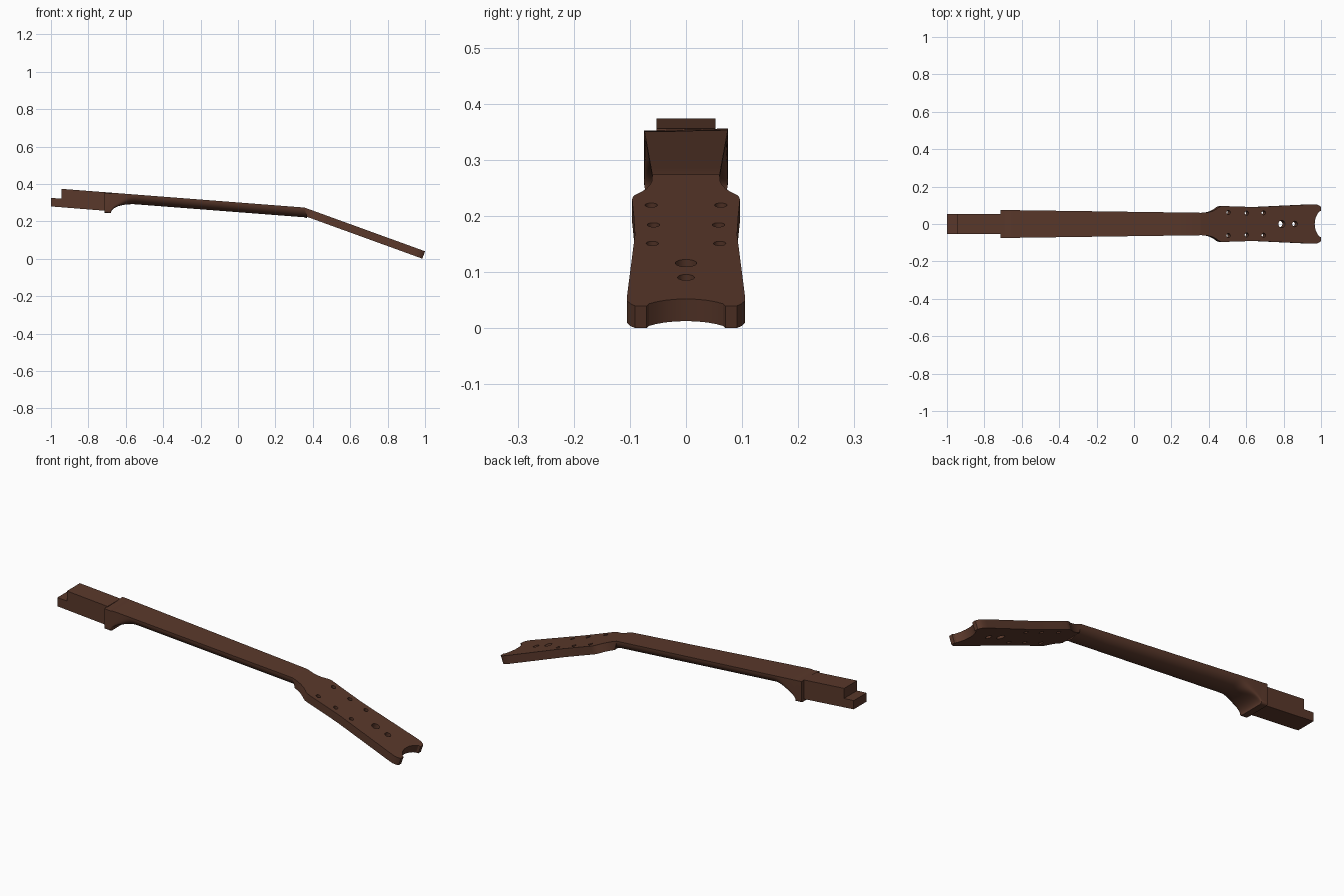
import bpy, bmesh, math
from mathutils import Vector, Matrix

if "Cube" in bpy.data.objects:
    bpy.data.objects.remove(bpy.data.objects["Cube"])

wood = bpy.data.materials.new("dark_brown_wood")
wood.diffuse_color = (0.102, 0.040, 0.024, 1)
wood.use_nodes = True
wood.node_tree.nodes["Principled BSDF"].inputs["Base Color"].default_value = wood.diffuse_color


def make(name, bm, smooth=True):
    bmesh.ops.recalc_face_normals(bm, faces=bm.faces)
    me = bpy.data.meshes.new(name)
    bm.to_mesh(me)
    bm.free()
    me.materials.append(wood)
    ob = bpy.data.objects.new(name, me)
    bpy.context.collection.objects.link(ob)
    bpy.ops.object.select_all(action='DESELECT')
    bpy.context.view_layer.objects.active = ob
    ob.select_set(True)
    if smooth:
        bpy.ops.object.shade_smooth_by_angle(angle=math.radians(30))
    return ob


def loft(rings):
    """Skin closed rings and cap both ends."""
    bm = bmesh.new()
    vs = [[bm.verts.new(p) for p in r] for r in rings]
    n = len(vs[0])
    for a, b in zip(vs, vs[1:]):
        for i in range(n):
            j = (i + 1) % n
            bm.faces.new((a[i], a[j], b[j], b[i]))
    bm.faces.new(vs[0])
    bm.faces.new(vs[-1])
    return bm


def neck_top(x):
    return 0.374 - 0.077 * (x + 0.945)


def head_top(x):
    return 0.274 - 0.3625 * (x - 0.355)


# Stepped tenon at the body end
profile = [(-1, 0.28), (-1, 0.325), (-0.945, 0.322), (-0.945, neck_top(-0.945)),
           (-0.712, neck_top(-0.712)), (-0.712, 0.257)]
make("tenon", loft([[(x, y, z) for x, z in profile] for y in (-0.053, 0.053)]), False)

# Neck: square heel, hollow cove, then a D-shaped shaft
HEEL, COVE = -0.68, -0.54


def neck_ring(x):
    w = 0.075 - 0.015 * (x + 0.715) / 1.075
    u = min(max((x - HEEL) / (COVE - HEEL), 0), 1)
    depth = 0.052 + 0.058 * (1 - math.sqrt(1 - (1 - u) ** 2))
    power = 2.2 + 20 * (1 - u) ** 3
    top = min(neck_top(x), head_top(x))
    ring = []
    for i in range(29):
        a = math.pi * i / 28
        c, s = math.cos(a), max(math.sin(a), 0)
        y = math.copysign(abs(c) ** (2 / power), c) * w
        ring.append((x, y, top - depth * s ** (2 / power)))
    return ring


cove = [HEEL + (COVE - HEEL) * (1 - math.cos(math.pi / 2 * i / 14)) for i in range(15)]
stations = [-0.715] + cove + [-0.4, -0.2, 0, 0.2, 0.355, 0.368]
make("neck", loft([neck_ring(x) for x in stations]))

# Tilted headstock with flared shoulders and a notched end
half = [(0.355, 0.06), (0.385, 0.0605), (0.405, 0.064), (0.425, 0.071), (0.442, 0.081),
        (0.455, 0.091), (0.468, 0.0955), (0.48, 0.096), (0.56, 0.093), (0.65, 0.091),
        (0.95, 0.105), (0.975, 0.105), (0.99, 0.099), (1.0, 0.091), (1.0, 0.07),
        (0.99, 0.066), (0.981, 0.054), (0.973, 0.038), (0.968, 0.02), (0.966, 0)]
outline = half + [(x, -y) for x, y in reversed(half[:-1])]
down = Vector((-0.3625, 0, -1)).normalized()
top_ring = [Vector((x, y, head_top(x))) for x, y in outline]
low_ring = [p + down * 0.042 for p in top_ring]
for i in (0, -1):
    low_ring[i] = Vector((0.368, outline[i][1], 0.2245))
head = make("headstock", loft([top_ring, low_ring]), False)

# Peg holes in two rows, plus two larger holes on the centre line
holes = [(x, s * y, 0.011) for x, y in ((0.505, 0.062), (0.602, 0.058), (0.693, 0.06))
         for s in (-1, 1)]
holes += [(0.79, 0, 0.019), (0.86, 0, 0.015)]
bm = bmesh.new()
tilt = Matrix.Rotation(math.atan(0.3625), 4, 'Y')
for x, y, r in holes:
    centre = Vector((x, y, head_top(x))) + down * 0.021
    bmesh.ops.create_cone(bm, cap_ends=True, segments=24, radius1=r, radius2=r, depth=0.1,
                          matrix=Matrix.Translation(centre) @ tilt)
cutter = make("hole_cutter", bm, False)
cutter.hide_render = True

mod = head.modifiers.new("holes", 'BOOLEAN')
mod.operation = 'DIFFERENCE'
mod.solver = 'EXACT'
mod.object = cutter
bpy.ops.object.select_all(action='DESELECT')
bpy.context.view_layer.objects.active = head
head.select_set(True)
bpy.ops.object.modifier_apply(modifier=mod.name)
bpy.data.objects.remove(cutter)
bpy.ops.object.shade_smooth_by_angle(angle=math.radians(30))
